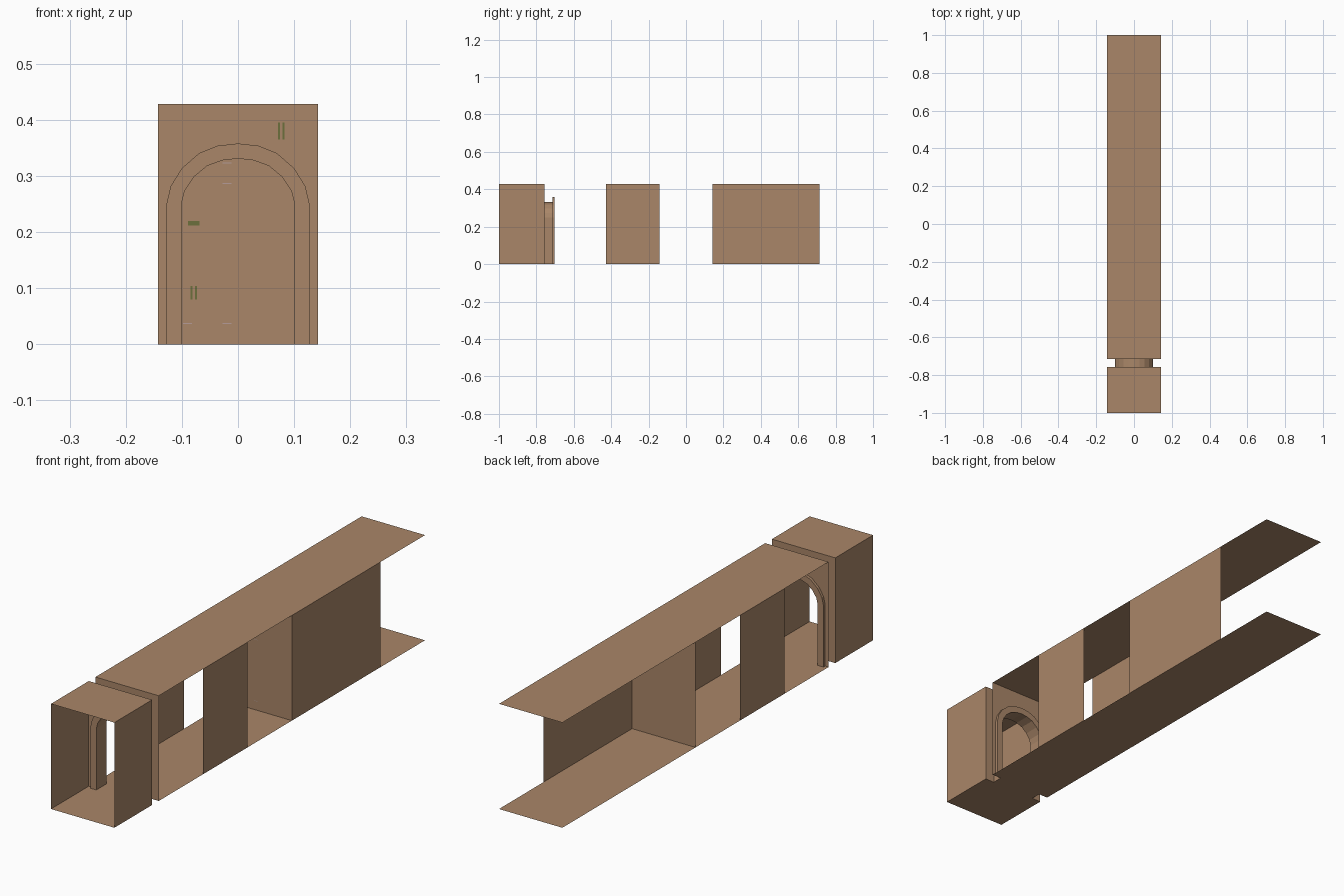
import bpy

if "Cube" in bpy.data.objects:
    bpy.data.objects.remove(bpy.data.objects["Cube"])

U = 2 / 7                 # module size
W, H = U / 2, U * 1.5     # half width and height of the corridor
Y_ROOM, Y_HALL = -0.757, -0.714   # faces of the doorway gap
TRIM = 0.011


def material(name, rgb):
    m = bpy.data.materials.new(name)
    m.diffuse_color = (*rgb, 1)
    m.use_nodes = True
    m.node_tree.nodes["Principled BSDF"].inputs["Base Color"].default_value = m.diffuse_color
    return m


CLAY = material("clay_brown", (0.40, 0.24, 0.14))
MOSS = material("moss_green", (0.15, 0.16, 0.045))
LILAC = material("pale_mauve", (0.46, 0.33, 0.31))


def mesh_object(name, verts, faces, mat=CLAY):
    me = bpy.data.meshes.new(name)
    me.from_pydata(verts, [], faces)
    me.materials.append(mat)
    me.update()
    ob = bpy.data.objects.new(name, me)
    bpy.context.collection.objects.link(ob)
    return ob


def side_wall(name, x, y0, y1):
    v = [(x, y0, 0), (x, y1, 0), (x, y1, H), (x, y0, H)]
    mesh_object(name, v, [(0, 1, 2, 3) if x > 0 else (3, 2, 1, 0)])


def slab(name, z, y0, y1, w=W):
    v = [(-w, y0, z), (w, y0, z), (w, y1, z), (-w, y1, z)]
    mesh_object(name, v, [(0, 1, 2, 3) if z > 0 else (3, 2, 1, 0)])


def arch(half):
    """Full outline from right foot over the crown to left foot."""
    return half + [(-x, z) for x, z in reversed(half[:-1])]


INNER = arch([(.101, 0), (.101, .25), (.095, .274), (.079, .298),
              (.055, .318), (.028, .328), (0, .331)])
OUTER = arch([(.1275, 0), (.1275, .25), (.120, .282), (.100, .314),
              (.069, .341), (.036, .354), (0, .358)])


def strip(name, a, ya, b, yb):
    """Quads between two arch outlines."""
    n = len(a)
    v = [(x, ya, z) for x, z in a] + [(x, yb, z) for x, z in b]
    mesh_object(name, v, [(i, i + 1, n + i + 1, n + i) for i in range(n - 1)])


# floors and ceilings of the front room and the long hall
for part, y0, y1 in (("room", -1, Y_ROOM), ("hall", Y_HALL, 1)):
    slab(part + "_floor", 0, y0, y1)
    slab(part + "_ceiling", H, y0, y1)
slab("doorway_floor", 0, Y_ROOM, Y_HALL, .101)

# side walls, with open bays between them
for side, x in (("left", -W), ("right", W)):
    side_wall(side + "_room_wall", x, -1, Y_ROOM)
    side_wall(side + "_middle_wall", x, -1.5 * U, -.5 * U)
side_wall("right_rear_wall", W, .5 * U, 2.5 * U)

# cross wall closing the hall
yc = .5 * U
mesh_object("cross_wall", [(-W, yc, 0), (W, yc, 0), (W, yc, H), (-W, yc, H)], [(0, 1, 2, 3)])

# arched doorway: two pierced walls, raised trims and the lining
for part, y, s in (("room", Y_ROOM, -1), ("hall", Y_HALL, 1)):
    outline = [(-W, 0), (-W, H), (W, H), (W, 0)] + INNER
    face = list(range(len(outline)))
    # the wall faces away from the viewer's side it closes off
    mesh_object(part + "_arch_wall", [(px, y, pz) for px, pz in outline],
                [face if s > 0 else face[::-1]])
    yt = y + s * TRIM
    strip(part + "_trim_face", INNER, yt, OUTER, yt)
    strip(part + "_trim_edge", OUTER, y, OUTER, yt)
strip("doorway_lining", INNER, Y_ROOM - TRIM, INNER, Y_HALL + TRIM)

# tiny specks of colour on the walls
def speck(name, x, y, z, w, h, mat):
    v = [(x - w, y, z - h), (x + w, y, z - h), (x + w, y, z + h), (x - w, y, z + h)]
    mesh_object(name, v, [(0, 1, 2, 3)], mat)


for i, dx in enumerate((-.004, .004)):
    speck(f"moss_upper_{i}", .077 + dx, Y_ROOM - .001, .38, .002, .015, MOSS)
    speck(f"moss_lower_{i}", -.079 + dx, yc - .001, .092, .002, .012, MOSS)
speck("moss_middle", -.079, yc - .001, .216, .010, .004, MOSS)
for i, (x, z) in enumerate(((-.09, .037), (-.02, .037), (-.02, .323), (-.02, .287))):
    speck(f"mauve_fleck_{i}", x, yc - .001, z, .008, .001, LILAC)
